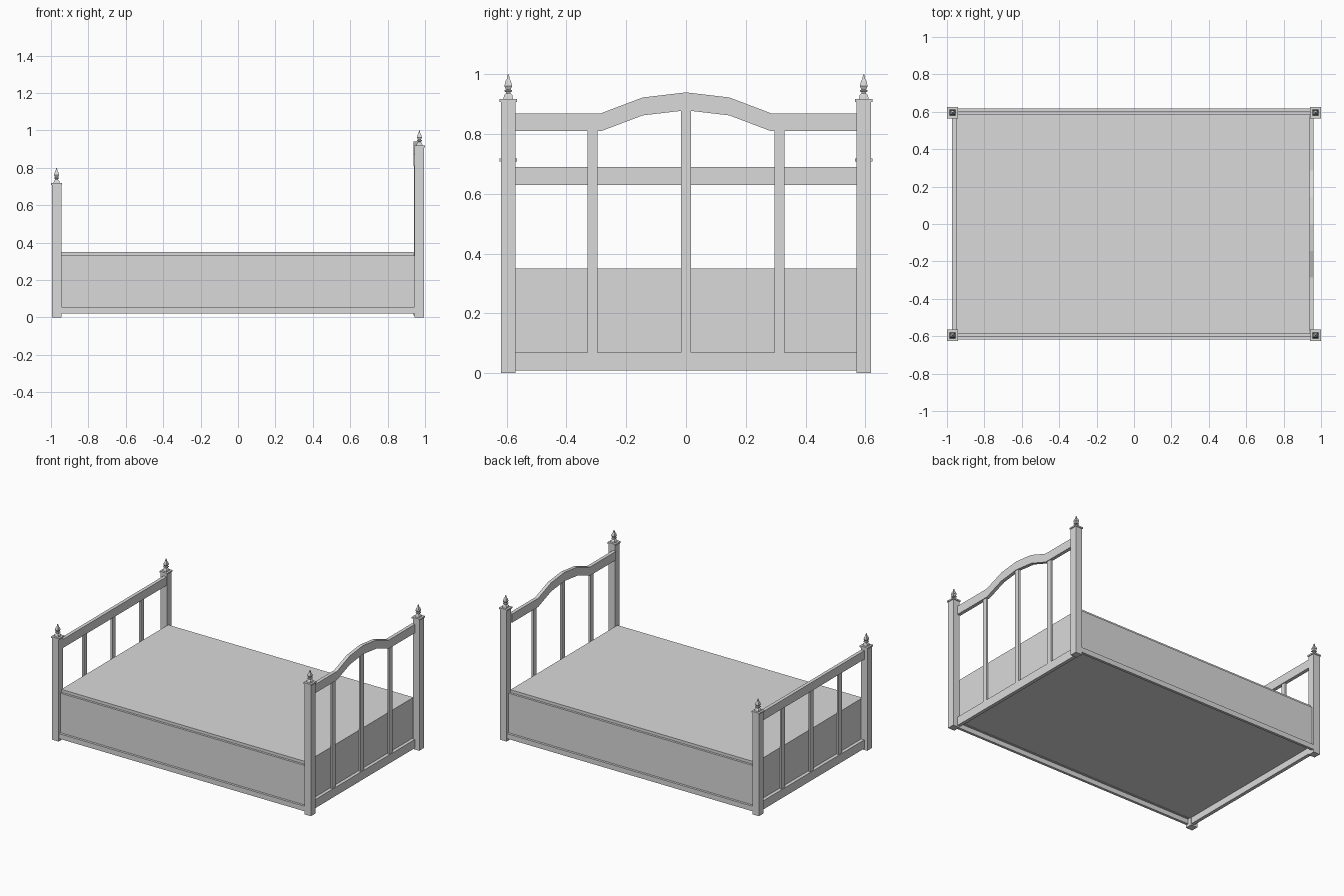
import bpy, bmesh, math
from mathutils import Matrix

if "Cube" in bpy.data.objects:
    bpy.data.objects.remove(bpy.data.objects["Cube"])

GREY = (0.7, 0.7, 0.7, 1)
mat = bpy.data.materials.new("plain_grey")
mat.use_nodes = True
mat.diffuse_color = GREY
mat.node_tree.nodes["Principled BSDF"].inputs["Base Color"].default_value = GREY


def finish(name, bm):
    bmesh.ops.recalc_face_normals(bm, faces=bm.faces)
    mesh = bpy.data.meshes.new(name)
    bm.to_mesh(mesh)
    bm.free()
    mesh.materials.append(mat)
    ob = bpy.data.objects.new(name, mesh)
    bpy.context.collection.objects.link(ob)
    return ob


def box(name, x, y, z):
    """Box from (low, high) pairs on each axis."""
    bm = bmesh.new()
    bmesh.ops.create_cube(bm, size=1)
    for v in bm.verts:
        for i, (lo, hi) in enumerate((x, y, z)):
            v.co[i] = (lo + hi) / 2 + v.co[i] * (hi - lo)
    return finish(name, bm)


def around(c, half):
    return (c - half, c + half)


def finial(name, x, y, z):
    """Four-sided spike; each profile point is (half width, height)."""
    profile = [(0.016, 0), (0.014, 0.012), (0.008, 0.019), (0.008, 0.023),
               (0.013, 0.025), (0.013, 0.029), (0.008, 0.032), (0.013, 0.043),
               (0.009, 0.06), (0.005, 0.066), (0.002, 0.082)]
    bm = bmesh.new()
    verts = [bm.verts.new((r, r, h)) for r, h in profile]
    edges = [bm.edges.new(p) for p in zip(verts, verts[1:])]
    bmesh.ops.spin(bm, geom=verts + edges, axis=(0, 0, 1), cent=(0, 0, 0),
                   angle=math.tau, steps=4)
    bmesh.ops.remove_doubles(bm, verts=bm.verts, dist=0.0003)
    bmesh.ops.holes_fill(bm, edges=bm.edges)
    bm.transform(Matrix.Translation((x, y, z)))
    return finish(name, bm)


def arched_rail(name, x, outline):
    """Extrude a y-z outline between two x positions."""
    bm = bmesh.new()
    face = bm.faces.new([bm.verts.new((x[0], y, z)) for y, z in outline])
    ext = bmesh.ops.extrude_face_region(bm, geom=[face])
    for v in ext["geom"]:
        if isinstance(v, bmesh.types.BMVert):
            v.co.x = x[1]
    return finish(name, bm)


POST_X, POST_Y, INNER_Y = 0.97, 0.595, 0.572
HEAD_X, FOOT_X = 0.949, -0.96

# Corner posts with caps and finials
for end, sx, rx, top in (("head", 1, HEAD_X, 0.918), ("foot", -1, FOOT_X, 0.718)):
    for side, sy in (("back", 1), ("front", -1)):
        tag = f"{end}_{side}"
        px, py = sx * POST_X, sy * POST_Y
        box(tag + "_post", around(px, 0.025), around(py, 0.025), (0, top - 0.01))
        box(tag + "_post_cap", around(px, 0.03), around(py, 0.03), (top - 0.01, top))
        finial(tag + "_finial", px, py, top)

    # Bottom rail and slats of each end
    box(end + "_bottom_rail", around(rx, 0.012), (-INNER_Y, INNER_Y), (0.01, 0.07))
    for n, y in enumerate((-0.313, 0, 0.313)):
        height = 0.64 if sx < 0 else (0.89 if y == 0 else 0.82)
        box(f"{end}_slat_{n + 1}", around(rx, 0.007), around(y, 0.0175), (0.07, height))

# Top rails: straight at the foot, arched at the head
box("foot_top_rail", around(FOOT_X, 0.012), (-INNER_Y, INNER_Y), (0.63, 0.69))
half = [(INNER_Y, 0.81), (0.285, 0.81), (0.145, 0.863), (0, 0.88)]
lower = half + [(-y, z) for y, z in reversed(half[:-1])]
upper = [(y, z + 0.06) for y, z in reversed(lower)]
arched_rail("head_arched_rail", around(HEAD_X, 0.012), lower + upper)

# Mattress block, its underside raised above the rails
box("mattress", (-0.948, 0.938), (-0.587, 0.587), (0.055, 0.35))

# Side boards step outward from mattress to panel to bottom rail
for side, s in (("front", -1), ("back", 1)):
    def span(a, b):
        return tuple(sorted((s * a, s * b)))
    box(side + "_side_panel", (-0.946, 0.946), span(0.586, 0.602), (0.053, 0.33))
    box(side + "_side_bottom_rail", (-0.946, 0.946), span(0.6, 0.618), (0.02, 0.055))
